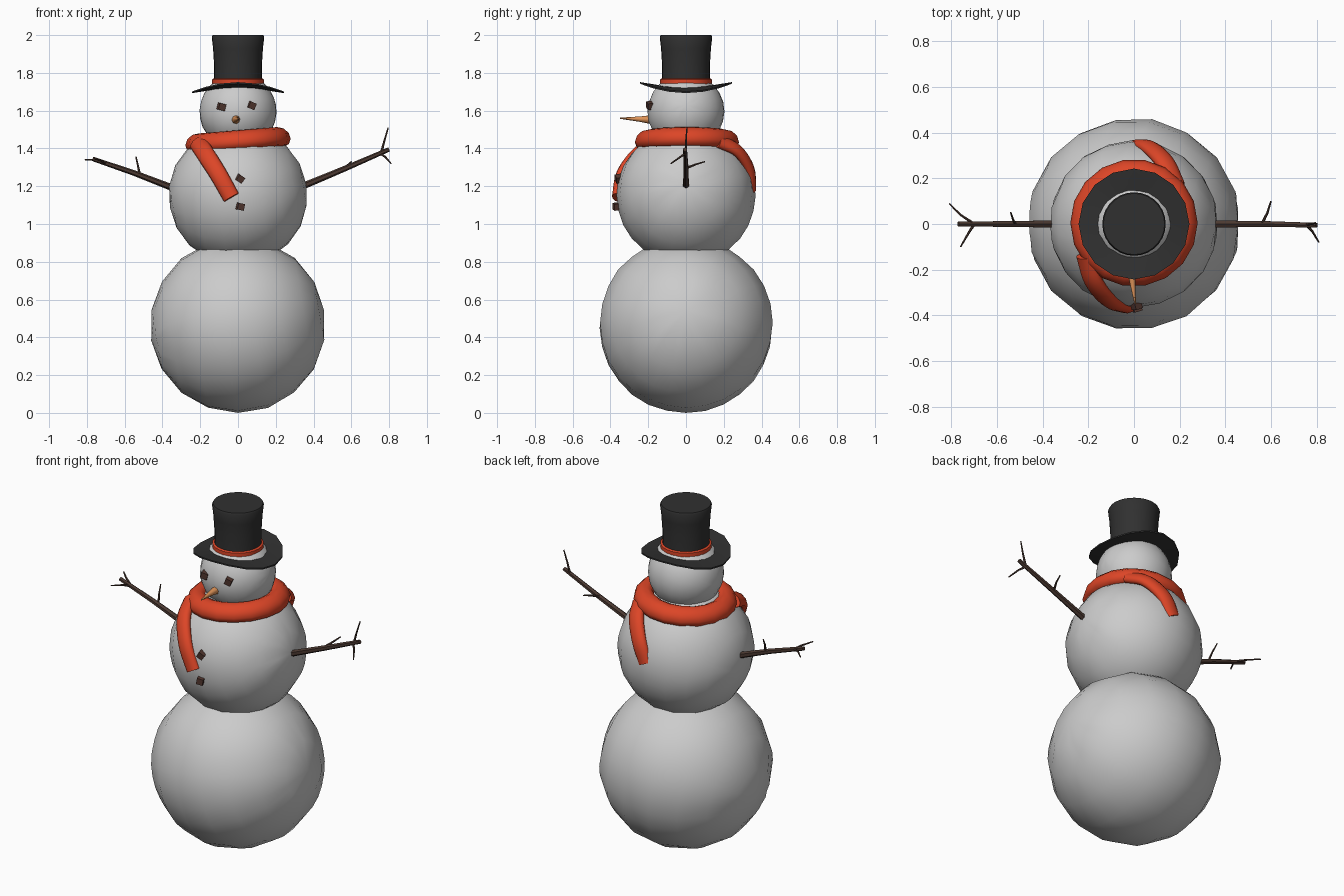
import bpy, bmesh, math, random
from mathutils import Vector, Matrix

if "Cube" in bpy.data.objects:
    bpy.data.objects.remove(bpy.data.objects["Cube"])

random.seed(4)


def material(name, rgb):
    m = bpy.data.materials.new(name)
    m.diffuse_color = (*rgb, 1)
    m.use_nodes = True
    m.node_tree.nodes["Principled BSDF"].inputs["Base Color"].default_value = m.diffuse_color
    return m


RED = material("red_wool", (0.72, 0.06, 0.02))
BLACK = material("black_felt", (0.03, 0.03, 0.03))
BARK = material("bark", (0.07, 0.04, 0.03))
COAL = material("coal", (0.09, 0.04, 0.03))
ORANGE = material("carrot", (0.75, 0.30, 0.10))


def finish(bm, name, mat=None, angle=None):
    bmesh.ops.recalc_face_normals(bm, faces=bm.faces)
    me = bpy.data.meshes.new(name)
    bm.to_mesh(me)
    bm.free()
    ob = bpy.data.objects.new(name, me)
    bpy.context.collection.objects.link(ob)
    if mat:
        me.materials.append(mat)
    if angle:
        bpy.ops.object.select_all(action='DESELECT')
        ob.select_set(True)
        bpy.context.view_layer.objects.active = ob
        bpy.ops.object.shade_smooth_by_angle(angle=math.radians(angle))
    return ob


def skin(bm, rings, close=False, caps=True):
    """Bridge a list of point rings with quads."""
    vs = [[bm.verts.new(p) for p in r] for r in rings]
    n = len(vs[0])
    pairs = list(zip(vs, vs[1:])) + ([(vs[-1], vs[0])] if close else [])
    for a, b in pairs:
        for i in range(n):
            j = (i + 1) % n
            bm.faces.new((a[i], a[j], b[j], b[i]))
    if caps and not close:
        bm.faces.new(vs[0])
        bm.faces.new(vs[-1])


def sweep(bm, pts, wide, thick, sides, centre=None, taper=1.0):
    """Sweep an ellipse along a path; the flat side faces away from centre."""
    rings = []
    for k, p in enumerate(pts):
        t = (pts[min(k + 1, len(pts) - 1)] - pts[max(k - 1, 0)]).normalized()
        n = (p - centre) if centre else Vector((0, 1, 0))
        n = (n - t * n.dot(t)).normalized()
        s = t.cross(n)
        f = 1 + (taper - 1) * k / (len(pts) - 1)
        rings.append([p + s * (wide * f * math.cos(a)) + n * (thick * f * math.sin(a))
                      for a in (2 * math.pi * i / sides for i in range(sides))])
    skin(bm, rings)


def smooth_path(pts, steps=5):
    p = [Vector(q) for q in pts]
    p = [2 * p[0] - p[1]] + p + [2 * p[-1] - p[-2]]
    out = []
    for a, b, c, d in zip(p, p[1:], p[2:], p[3:]):
        for k in range(steps):
            t = k / steps
            out.append(0.5 * (2 * b + (c - a) * t + (2 * a - 5 * b + 4 * c - d) * t * t
                              + (3 * b - a - 3 * c + d) * t ** 3))
    return out + [p[-2]]


# Snowballs: slightly lumpy, pole along x
for name, z, r, seg, rings in (("bottom_snowball", 0.463, 0.465, 28, 9),
                               ("middle_snowball", 1.15, 0.368, 28, 10),
                               ("head_snowball", 1.595, 0.204, 24, 14)):
    bm = bmesh.new()
    bmesh.ops.create_uvsphere(bm, u_segments=seg, v_segments=rings, radius=r)
    for v in bm.verts:
        v.co *= 1 + random.uniform(-0.008, 0.004)
    bm.transform(Matrix.Translation((0, 0, z)) @ Matrix.Rotation(math.radians(80), 4, 'Y'))
    finish(bm, name, None, 60)

# Scarf loop, tilted a little
bm = bmesh.new()
loop = []
for i in range(18):
    a = 2 * math.pi * i / 18
    d = Vector((math.cos(a), math.sin(a), 0))
    loop.append([Vector((0, 0.005, 1.445 + 0.075 * d.x * 0.225)) + d * (0.225 + 0.054 * math.cos(b))
                 + Vector((0, 0, 0.05 * math.sin(b) - 0.012 * math.cos(b)))
                 for b in (2 * math.pi * j / 10 for j in range(10))])
skin(bm, loop, close=True)
finish(bm, "scarf_loop", RED, 60)

# Scarf tails hanging over the middle ball
tails = {
    "scarf_front_tail": [(-0.21, -0.14, 1.43), (-0.175, -0.255, 1.375), (-0.105, -0.34, 1.265), (-0.035, -0.365, 1.14)],
    "scarf_back_tail": [(0.18, 0.17, 1.44), (0.135, 0.27, 1.39), (0.07, 0.335, 1.29), (0.02, 0.345, 1.18)],
}
for name, pts in tails.items():
    bm = bmesh.new()
    sweep(bm, smooth_path(pts), 0.05, 0.03, 10, centre=Vector((0, 0, 1.15)), taper=0.9)
    finish(bm, name, RED, 60)

# Stick arms: main branch first, then twigs
arms = {
    "right_stick_arm": [
        [(0.33, 0, 1.195), (0.57, 0, 1.295), (0.80, -0.005, 1.395)],
        [(0.56, 0, 1.295), (0.585, 0.05, 1.315), (0.60, 0.10, 1.33)],
        [(0.76, 0, 1.385), (0.775, 0, 1.44), (0.795, 0.005, 1.51)],
        [(0.75, 0, 1.375), (0.78, -0.03, 1.355), (0.81, -0.08, 1.32)]],
    "left_stick_arm": [
        [(-0.33, 0, 1.185), (-0.55, 0, 1.27), (-0.77, 0.0, 1.345)],
        [(-0.52, 0, 1.26), (-0.53, 0.02, 1.31), (-0.54, 0.05, 1.355)],
        [(-0.70, 0, 1.325), (-0.76, 0.04, 1.34), (-0.81, 0.09, 1.34)],
        [(-0.70, 0, 1.32), (-0.725, -0.04, 1.335), (-0.76, -0.10, 1.345)]],
}
for name, sticks in arms.items():
    bm = bmesh.new()
    for k, pts in enumerate(sticks):
        r = 0.007 if k else 0.018
        sweep(bm, [Vector(p) for p in pts], r, r, 6, taper=0.5 if k else 0.65)
    finish(bm, name, BARK)

# Carrot nose
bm = bmesh.new()
sweep(bm, [Vector(p) for p in ((-0.012, -0.17, 1.552), (-0.008, -0.24, 1.555), (0.005, -0.35, 1.56))],
      0.026, 0.026, 8, centre=Vector((0, 0, 1)), taper=0.12)
finish(bm, "carrot_nose", ORANGE, 50)

# Coal eyes and buttons
for name, pos, turn in (("left_eye", (-0.088, -0.182, 1.62), 0.25),
                        ("right_eye", (0.072, -0.188, 1.628), 0.4),
                        ("upper_button", (0.01, -0.355, 1.24), 0.6),
                        ("lower_button", (0.012, -0.366, 1.092), 0.2)):
    bm = bmesh.new()
    bmesh.ops.create_cube(bm, size=0.036)
    bm.transform(Matrix.Translation(pos) @ Matrix.Rotation(turn, 4, 'Y') @ Matrix.Rotation(0.3, 4, 'Z'))
    finish(bm, name, COAL)


def lathe(name, profile, sides, mat):
    bm = bmesh.new()
    skin(bm, [[(r * math.cos(a), r * math.sin(a), z)
               for a in (2 * math.pi * i / sides for i in range(sides))] for r, z in profile])
    return finish(bm, name, mat, 40)


# Top hat: crown, band, and a brim bent up front and back, down at the sides
lathe("hat_crown", [(0.126, 1.71), (0.127, 1.78), (0.127, 1.85), (0.132, 1.93),
                    (0.139, 1.99), (0.134, 2.0)], 28, BLACK)
lathe("hat_band", [(0.13, 1.725), (0.137, 1.73), (0.137, 1.765), (0.13, 1.77)], 28, RED)
bm = bmesh.new()
rings = []
for r, dz in ((0.12, 0.007), (0.18, 0.007), (0.243, 0.004),
              (0.243, -0.004), (0.18, -0.007), (0.12, -0.007)):
    rings.append([(r * math.cos(a), r * math.sin(a),
                   1.722 + dz - 0.025 * math.cos(2 * a) * ((r - 0.12) / 0.123))
                  for a in (2 * math.pi * i / 16 for i in range(16))])
skin(bm, rings, close=True)
finish(bm, "hat_brim", BLACK, 40)
